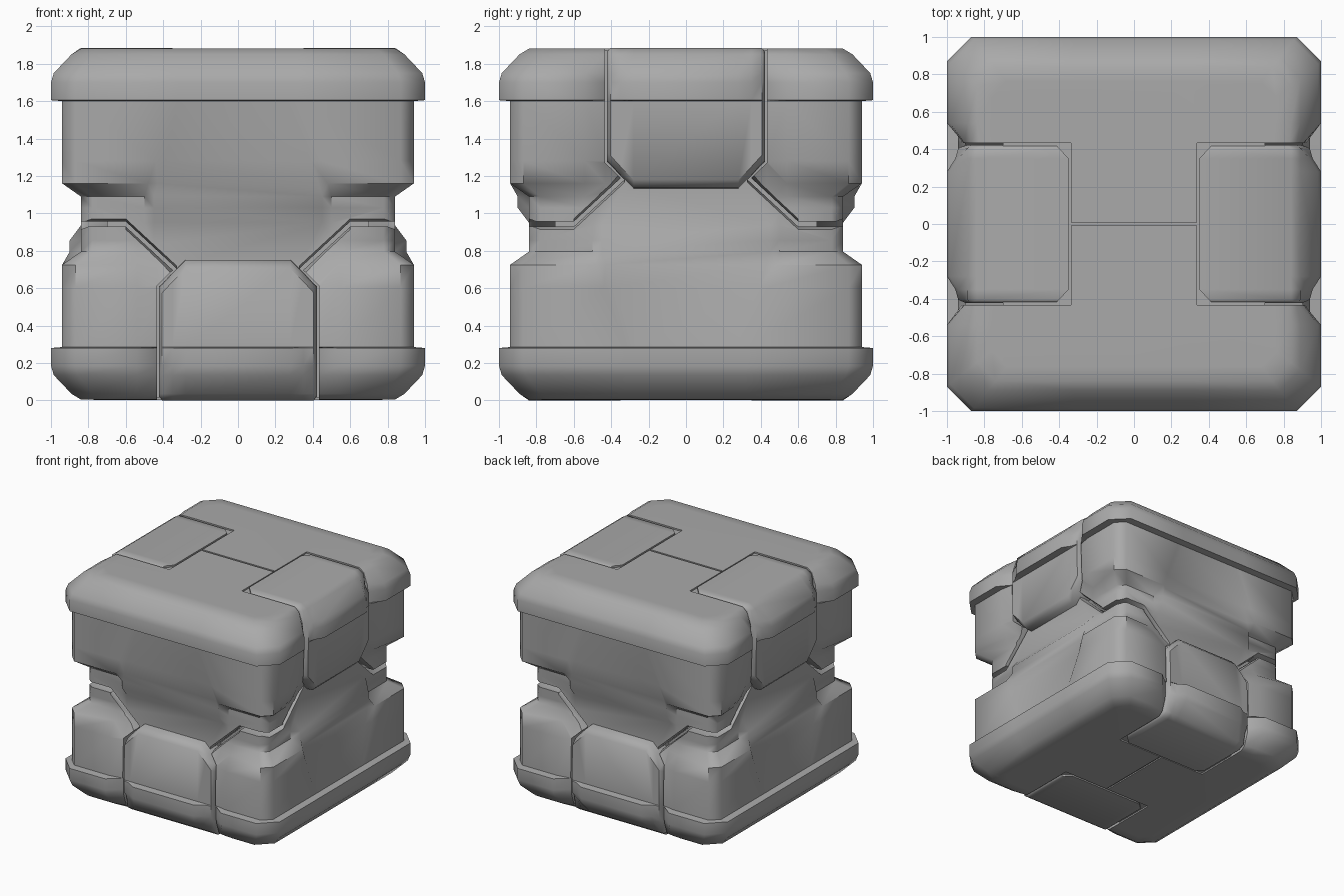
import bpy, bmesh, math
from mathutils import Matrix

cube = bpy.data.objects.get("Cube")
if cube:
    bpy.data.objects.remove(cube, do_unlink=True)

H = 1.885  # total height

grey = bpy.data.materials.new("warm_grey")
grey.use_nodes = True
colour = (0.4, 0.4, 0.4, 1)
grey.diffuse_color = colour
grey.node_tree.nodes["Principled BSDF"].inputs["Base Color"].default_value = colour


def loft(name, rings):
    """Closed solid through rings of equal point count."""
    bm = bmesh.new()
    rows = [[bm.verts.new(p) for p in ring] for ring in rings]
    n = len(rows[0])
    for a, b in zip(rows, rows[1:]):
        for i in range(n):
            j = (i + 1) % n
            bm.faces.new((a[i], a[j], b[j], b[i]))
    bm.faces.new(rows[0])
    bm.faces.new(rows[-1])
    bmesh.ops.recalc_face_normals(bm, faces=bm.faces)
    mesh = bpy.data.meshes.new(name)
    bm.to_mesh(mesh)
    bm.free()
    mesh.materials.append(grey)
    ob = bpy.data.objects.new(name, mesh)
    bpy.context.collection.objects.link(ob)
    return ob


def activate(ob):
    bpy.ops.object.select_all(action='DESELECT')
    ob.select_set(True)
    bpy.context.view_layer.objects.active = ob


def cut(target, axis, outline, stations):
    """Subtract a prism along x or y; stations are (position, z shift)."""
    rings = [[(s, u, z + dz) if axis == 'x' else (u, s, z + dz) for u, z in outline]
             for s, dz in stations]
    cutter = loft("cutter", rings)
    cutter.hide_render = True
    mod = target.modifiers.new("cut", 'BOOLEAN')
    mod.operation = 'DIFFERENCE'
    mod.solver = 'EXACT'
    mod.object = cutter
    activate(target)
    bpy.ops.object.modifier_apply(modifier=mod.name)
    bpy.data.objects.remove(cutter, do_unlink=True)


def smooth(ob):
    activate(ob)
    bpy.ops.object.shade_smooth_by_angle(angle=math.radians(50))


def plan(z, main, mid, half, corner, side, seam):
    """Plan outline: middle panel on y, chamfered corners, notch beside the clamps."""
    quarter = [(half, mid), (half + .05, main), (main - corner, main),
               (main, main - corner), (side, .54), (seam, .432)]
    right = quarter + [(x, -y) for x, y in reversed(quarter)]
    return [(x, y, z) for x, y in right + [(-x, -y) for x, y in right]]


# Upper shell: waist, body lobes, ledge and rounded rim
shell = loft("upper_shell", [
    plan(.68, .84, .84, .45, .06, .84, .84),
    plan(.95, .84, .84, .45, .06, .84, .84),
    plan(1.03, .84, .90, .45, .06, .84, .84),
    plan(1.09, .84, .90, .45, .06, .84, .84),
    plan(1.16, .94, .905, .43, .07, .88, .85),
    plan(1.28, .94, .915, .39, .07, .935, .91),
    plan(1.60, .94, .94, .27, .07, .94, .92),
    plan(1.605, 1.0, 1.0, .27, .13, 1.0, .91),
    plan(1.70, 1.0, 1.0, .27, .13, 1.0, .91),
    plan(1.75, .985, .985, .27, .13, .985, .905),
    plan(1.85, .89, .89, .27, .11, .89, .87),
    plan(1.88, .84, .84, .27, .10, .84, .83),
    plan(1.882, .76, .76, .27, .08, .76, .75),
])

# Interlocking seams, opening slightly towards the surface
flare = [(-1.2, .03), (-.88, .03), (-.80, 0), (.80, 0), (.88, .03), (1.2, .03)]
tunnel = [(-.6, .5), (-.6, .956), (-.33, 1.206), (.33, 1.206), (.6, .956), (.6, .5)]
cut(shell, 'x', tunnel, flare)
for s in (1, -1):
    corner = [(.33, .5), (.33, .706), (.6, .956), (1.2, .956), (1.2, .5)]
    cut(shell, 'y', [(s * u, z) for u, z in corner], flare)
    # Clamp pocket
    pocket = [(.432, 2), (.432, 1.27), (.275, 1.118)]
    pocket += [(-u, z) for u, z in reversed(pocket)]
    cut(shell, 'x', pocket, [(s * .338, 0), (s * 1.2, 0)])
# Lid seam
cut(shell, 'x', [(-.008, 2), (-.008, 1.872), (.008, 1.872), (.008, 2)],
    [(-.337, 0), (.337, 0)])


def clamp_section(y, rim, rise, inner, inset):
    """Side profile of a clamp at one width station."""
    body = min(.94, rim + .02) - inset
    rim -= inset
    top = H - inset
    low = 1.13 + rise
    return [(x, y, z) for x, z in (
        (.75, low), (.89 - inset, low + .005), (body - .005, low + .05), (body, 1.60),
        (max(rim, body), 1.605), (max(rim, body), 1.70), (max(rim - .015, .89), 1.75),
        (.89 - inset, 1.85), (.84 - inset, top), (inner, top), (inner, 1.8),
        (.74, 1.75))]


# Clamp with a rim bulge that tapers towards its sides
half_sections = [(.28, 1.0, 0, .35, 0), (.35, .955, .07, .35, 0),
                 (.405, .92, .13, .40, 0), (.422, .90, .145, .42, .02)]
sections = [clamp_section(-y, *rest) for y, *rest in reversed(half_sections)]
sections += [clamp_section(y, *rest) for y, *rest in half_sections]
clamp = loft("upper_clamp_left", sections)
other = loft("upper_clamp_right", [[(-x, y, z) for x, y, z in r] for r in sections])

# Lower half: the same parts upside down and turned a quarter
turn = (Matrix.Translation((0, 0, H)) @ Matrix.Diagonal((1, 1, -1, 1))
        @ Matrix.Rotation(math.pi / 2, 4, 'Z'))
for ob, name in ((shell, "lower_shell"), (clamp, "lower_clamp_back"),
                 (other, "lower_clamp_front")):
    smooth(ob)
    mesh = ob.data.copy()
    mesh.transform(turn)
    mesh.flip_normals()
    twin = bpy.data.objects.new(name, mesh)
    bpy.context.collection.objects.link(twin)
    smooth(twin)

# Inner core that closes the seams
square = [(-.7, -.7), (.7, -.7), (.7, .7), (-.7, .7)]
loft("core", [[(x, y, z) for x, y in square] for z in (.015, H - .015)])
